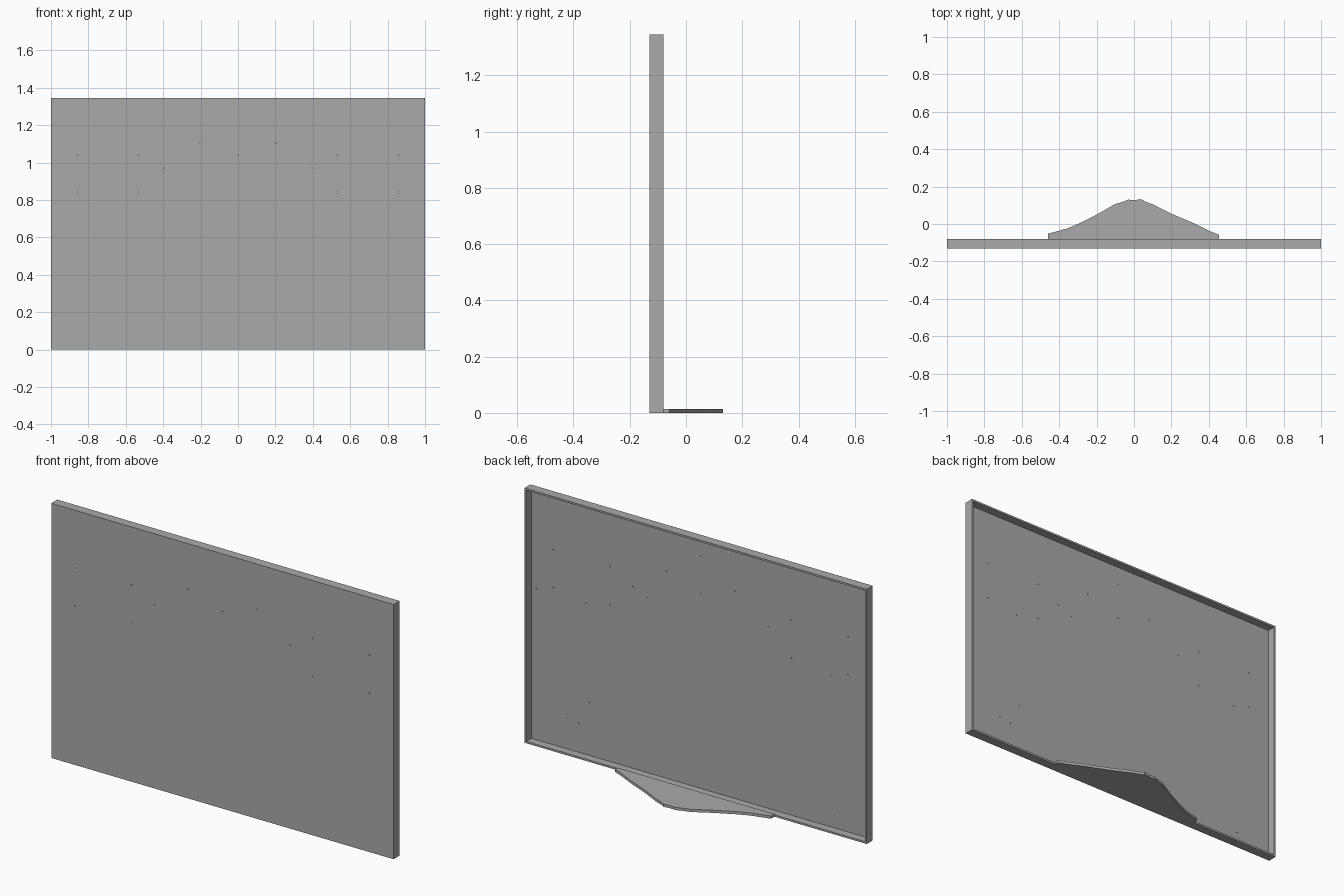
import bpy, bmesh, math
from mathutils import Matrix, Vector

cube = bpy.data.objects.get("Cube")
if cube:
    bpy.data.objects.remove(cube)

HEIGHT, FRONT, BACK = 1.345, -0.13, -0.08
RIM, SKIN = 0.014, 0.007

grey = bpy.data.materials.new("plain grey")
grey.use_nodes = True
grey.diffuse_color = (0.4, 0.4, 0.4, 1)
grey.node_tree.nodes["Principled BSDF"].inputs["Base Color"].default_value = (0.4, 0.4, 0.4, 1)


def make_object(name, bm):
    bmesh.ops.recalc_face_normals(bm, faces=bm.faces)
    mesh = bpy.data.meshes.new(name)
    bm.to_mesh(mesh)
    bm.free()
    mesh.materials.append(grey)
    obj = bpy.data.objects.new(name, mesh)
    bpy.context.collection.objects.link(obj)
    return obj


# Shallow tray: a box whose back is inset to a rim and pushed in to a thin skin
bm = bmesh.new()
size = Matrix.Diagonal((2, BACK - FRONT, HEIGHT, 1))
bmesh.ops.create_cube(bm, size=1, matrix=Matrix.Translation((0, (FRONT + BACK) / 2, HEIGHT / 2)) @ size)
back = max(bm.faces, key=lambda f: f.calc_center_median().y)
bmesh.ops.inset_region(bm, faces=[back], thickness=RIM)
floor = bmesh.ops.extrude_face_region(bm, geom=[back])["geom"]
bmesh.ops.delete(bm, geom=[back], context='FACES_ONLY')
for v in floor:
    if isinstance(v, bmesh.types.BMVert):
        v.co.y = FRONT + SKIN
panel = make_object("tray_panel", bm)

# Pin holes: mirrored ones go through, the others only mark the back
through = [(0, 1.04)]
for x, z in [(0.86, 1.04), (0.53, 1.04), (0.86, 0.84), (0.53, 0.84), (0.2, 1.105), (0.395, 0.97)]:
    through += [(x, z), (-x, z)]
blind = [(0.96, 0.81), (0.67, 0.81), (0.31, 0.935), (0, 1.237), (-0.76, 0.81),
         (0.65, 0.29), (0.78, 0.175), (0.71, 0.163), (-0.78, 0.08)]
bm = bmesh.new()
for points, y in ((through, FRONT), (blind, FRONT + SKIN + 0.006)):
    for x, z in points:
        place = Matrix.Translation((x, y, z)) @ Matrix.Rotation(math.pi / 2, 4, 'X')
        bmesh.ops.create_cone(bm, cap_ends=True, segments=8, radius1=0.003,
                              radius2=0.003, depth=0.02, matrix=place)
cutter = make_object("pin_hole_cutter", bm)
cutter.hide_render = True
cut = panel.modifiers.new("pin_holes", 'BOOLEAN')
cut.object = cutter
cut.solver = 'EXACT'
bpy.context.view_layer.objects.active = panel
bpy.ops.object.modifier_apply(modifier=cut.name)
bpy.data.objects.remove(cutter)

# Foot: flat plate with a bell-shaped outline, flush with the lower rim
outline = [(-0.46, BACK), (-0.46, -0.052), (-0.36, -0.025), (-0.3, 0), (-0.2, 0.05), (-0.1, 0.107),
           (-0.06, 0.118), (-0.03, 0.13), (0, 0.128), (0.04, 0.132), (0.06, 0.12), (0.1, 0.105),
           (0.2, 0.055), (0.32, 0.004), (0.41, -0.04), (0.455, -0.058), (0.455, BACK)]
bm = bmesh.new()
base = bm.faces.new([bm.verts.new((x, y, 0)) for x, y in outline])
top = bmesh.ops.extrude_face_region(bm, geom=[base])["geom"]
bmesh.ops.translate(bm, vec=Vector((0, 0, RIM)), verts=[v for v in top if isinstance(v, bmesh.types.BMVert)])
make_object("stand_foot", bm)
